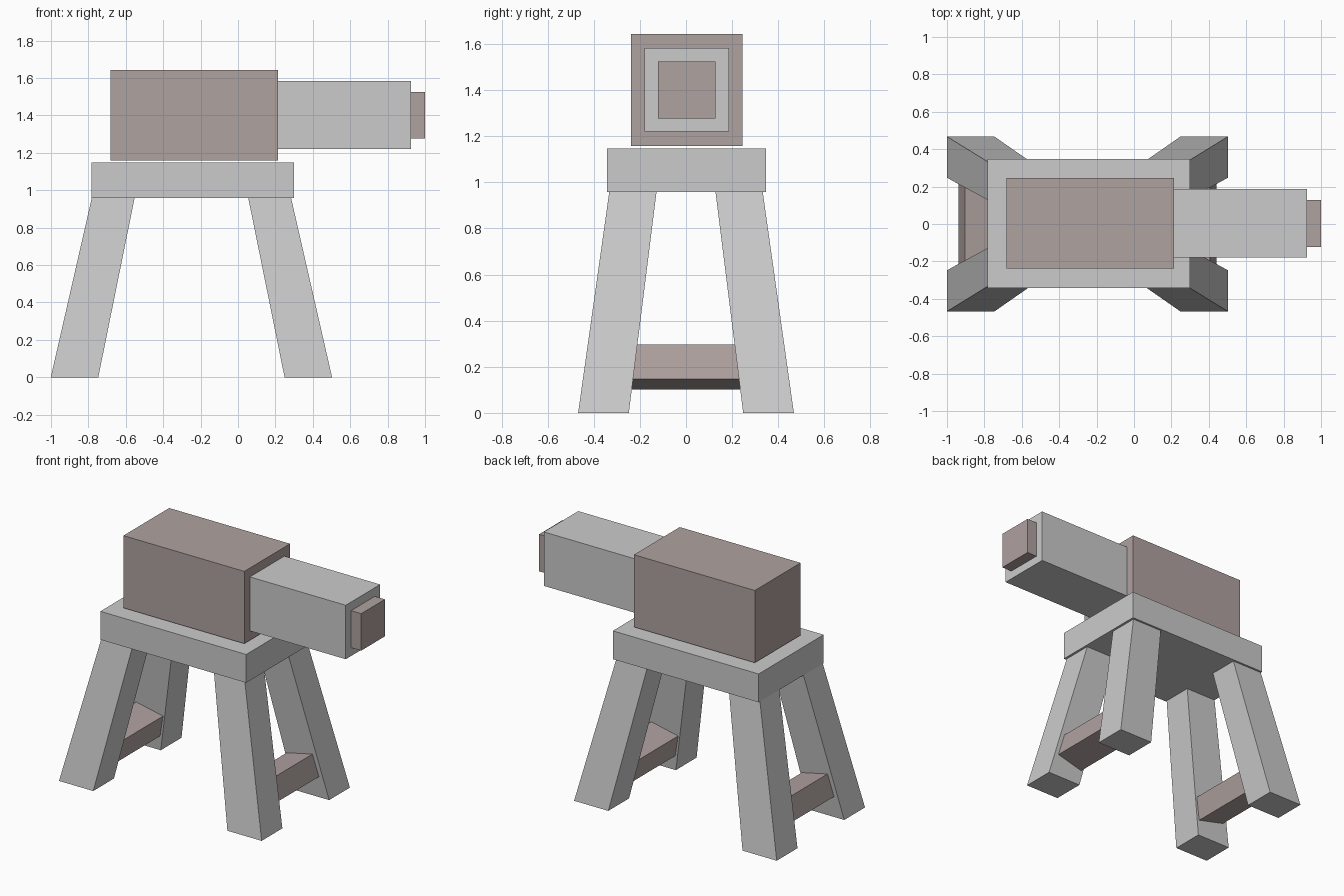
import bpy, bmesh, math
from mathutils import Matrix

if "Cube" in bpy.data.objects:
    bpy.data.objects.remove(bpy.data.objects["Cube"])

brown = bpy.data.materials.new("brown")
brown.diffuse_color = (0.43, 0.36, 0.35, 1)
brown.use_nodes = True
brown.node_tree.nodes["Principled BSDF"].inputs["Base Color"].default_value = brown.diffuse_color


def frustum(name, z0, z1, bottom, top, mat=None):
    """Six-sided block; bottom and top are (x0, x1, y0, y1) rectangles."""
    bm = bmesh.new()
    rings = []
    for z, (x0, x1, y0, y1) in ((z0, bottom), (z1, top)):
        rings.append([bm.verts.new((x, y, z)) for x, y in
                      ((x0, y0), (x1, y0), (x1, y1), (x0, y1))])
    lo, hi = rings
    bm.faces.new(lo[::-1])
    bm.faces.new(hi)
    for i in range(4):
        j = (i + 1) % 4
        bm.faces.new((lo[i], lo[j], hi[j], hi[i]))
    bmesh.ops.recalc_face_normals(bm, faces=bm.faces)
    me = bpy.data.meshes.new(name)
    bm.to_mesh(me)
    bm.free()
    ob = bpy.data.objects.new(name, me)
    bpy.context.collection.objects.link(ob)
    if mat:
        me.materials.append(mat)
    return ob


def box(name, x0, x1, y0, y1, z0, z1, mat=None):
    return frustum(name, z0, z1, (x0, x1, y0, y1), (x0, x1, y0, y1), mat)


# Platform, body and stepped barrel
box("platform", -0.782, 0.30, -0.342, 0.347, 0.958, 1.148)
box("body", -0.683, 0.214, -0.239, 0.246, 1.158, 1.643, brown)
box("barrel", 0.214, 0.925, -0.179, 0.186, 1.221, 1.583)
box("barrel_tip", 0.925, 1.0, -0.122, 0.129, 1.277, 1.525, brown)

# Four splayed legs, mirrored about the stand centre
CX = -0.249
for sx, xname in ((-1, "left"), (1, "right")):
    for sy, yname in ((-1, "front"), (1, "back")):
        def rect(a, b, c, d):
            xs = sorted((CX + sx * a, CX + sx * b))
            ys = sorted((sy * c, sy * d))
            return (*xs, *ys)
        frustum(f"{yname}_{xname}_leg", 0, 0.958,
                rect(0.498, 0.752, 0.248, 0.468), rect(0.304, 0.533, 0.128, 0.333))

# Cross bars, tilted to follow the legs
for sx, xname in ((-1, "left"), (1, "right")):
    bar = box(f"{xname}_cross_bar", -0.1, 0.1, -0.27, 0.27, -0.077, 0.077, brown)
    bar.data.transform(Matrix.Translation((CX + sx * 0.574, 0, 0.199))
                       @ Matrix.Rotation(-sx * math.radians(13), 4, 'Y'))
